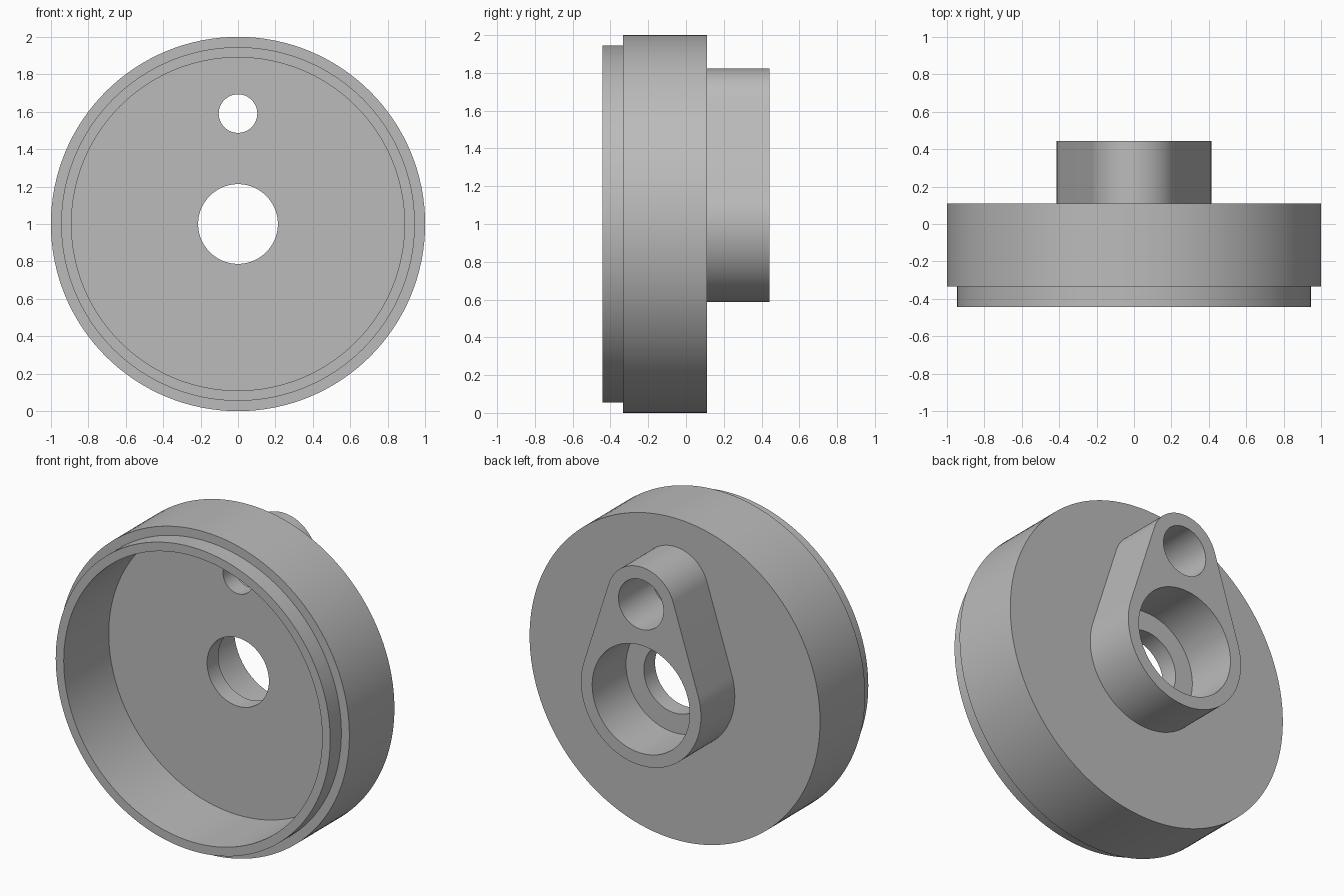
import bpy, bmesh, math
from mathutils import Matrix, Vector

if "Cube" in bpy.data.objects:
    bpy.data.objects.remove(bpy.data.objects["Cube"])

AXIS_Z, PIN_Z = 1.0, 1.59            # heights of the main bore and the pin hole
FRONT, SHOULDER, FLOOR, PLATE, BACK = -0.443, -0.333, 0.0, 0.11, 0.443
BORE, PIN = 0.213, 0.103
SEGMENTS = 128

grey = bpy.data.materials.new("plain grey")
grey.use_nodes = True
grey.diffuse_color = (0.5, 0.5, 0.5, 1)
grey.node_tree.nodes["Principled BSDF"].inputs["Base Color"].default_value = (0.5, 0.5, 0.5, 1)


def make_object(name, bm):
    bmesh.ops.recalc_face_normals(bm, faces=bm.faces)
    mesh = bpy.data.meshes.new(name)
    bm.to_mesh(mesh)
    bm.free()
    mesh.materials.append(grey)
    obj = bpy.data.objects.new(name, mesh)
    bpy.context.collection.objects.link(obj)
    return obj


def lathe(name, profile):
    """Spin a closed (radius, y) profile about the main axis."""
    bm = bmesh.new()
    verts = [bm.verts.new((r, y, AXIS_Z)) for r, y in profile]
    edges = [bm.edges.new((v, verts[i - 1])) for i, v in enumerate(verts)]
    bmesh.ops.spin(bm, geom=verts + edges, cent=(0, 0, AXIS_Z), axis=(0, 1, 0),
                   angle=math.tau, steps=SEGMENTS, use_merge=True)
    bmesh.ops.remove_doubles(bm, verts=bm.verts, dist=1e-5)
    return make_object(name, bm)


def prism(name, outline, y0, y1):
    """Extrude an (x, z) outline from y0 to y1."""
    bm = bmesh.new()
    face = bm.faces.new([bm.verts.new((x, y0, z)) for x, z in outline])
    grown = bmesh.ops.extrude_face_region(bm, geom=[face], use_keep_orig=True)
    moved = [g for g in grown["geom"] if isinstance(g, bmesh.types.BMVert)]
    bmesh.ops.translate(bm, verts=moved, vec=(0, y1 - y0, 0))
    return make_object(name, bm)


def arc(z, radius, start, end, steps):
    return [(radius * math.cos(a), z + radius * math.sin(a))
            for a in (start + (end - start) * i / steps for i in range(steps + 1))]


def drill(obj, z, radius, y0, y1):
    cutter = prism("drill", arc(z, radius, 0, math.tau, 64)[:-1], y0, y1)
    cutter.hide_render = True
    mod = obj.modifiers.new("hole", "BOOLEAN")
    mod.operation, mod.solver, mod.object = "DIFFERENCE", "EXACT", cutter
    bpy.context.view_layer.objects.active = obj
    bpy.ops.object.modifier_apply(modifier=mod.name)
    bpy.data.objects.remove(cutter)


def smooth(obj):
    bpy.ops.object.select_all(action="DESELECT")
    obj.select_set(True)
    bpy.context.view_layer.objects.active = obj
    bpy.ops.object.shade_smooth_by_angle(angle=math.radians(30))


# Hollow round cup with a stepped lip at the front and a bored back plate
cup = lathe("round_cup", [
    (0.89, FRONT), (0.945, FRONT), (0.945, SHOULDER), (1.0, SHOULDER),
    (1.0, PLATE), (BORE, PLATE), (BORE, FLOOR), (0.89, FLOOR)])
drill(cup, PIN_Z, PIN, FLOOR - 0.1, PLATE + 0.1)

# Teardrop boss on the back: two arcs joined by their common tangents
LOW_R, TOP_R = 0.413, 0.233
tilt = math.asin((LOW_R - TOP_R) / (PIN_Z - AXIS_Z))
outline = (arc(PIN_Z, TOP_R, tilt, math.pi - tilt, 48)
           + arc(AXIS_Z, LOW_R, math.pi - tilt, math.tau + tilt, 72))
boss = prism("teardrop_boss", outline, PLATE, BACK)
drill(boss, AXIS_Z, 0.336, PLATE - 0.1, BACK + 0.1)
drill(boss, PIN_Z, 0.155, PLATE - 0.1, BACK + 0.1)

for part in (cup, boss):
    smooth(part)
